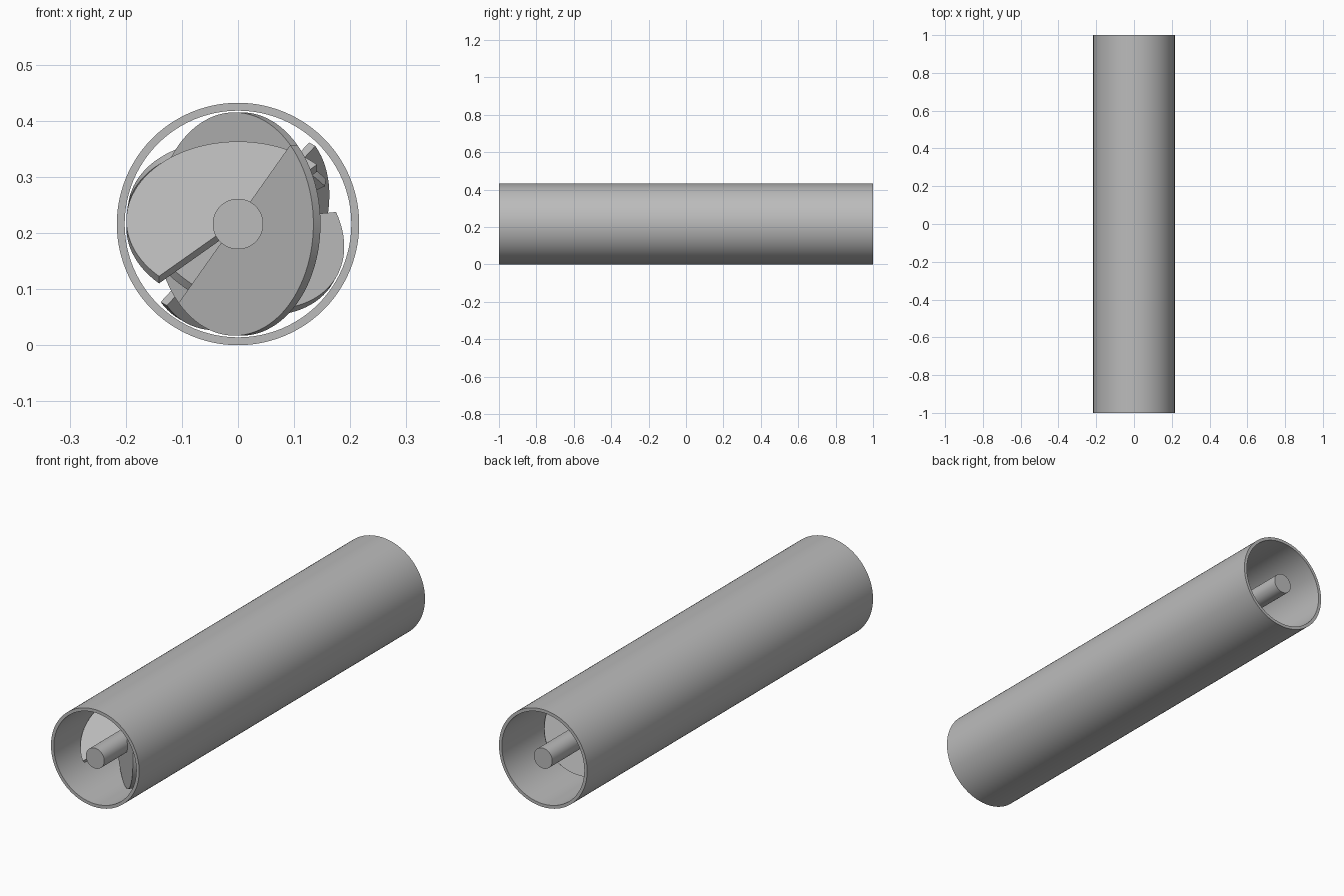
import bpy, bmesh, math
from mathutils import Vector

if "Cube" in bpy.data.objects:
    bpy.data.objects.remove(bpy.data.objects["Cube"], do_unlink=True)

OUTER, INNER, ROD, PLATE = 0.216, 0.202, 0.045, 0.199
THICK, SEGMENTS = 0.018, 96
CENTRE = Vector((0, 0, OUTER))

grey = bpy.data.materials.new("plain grey")
grey.use_nodes = True
grey.diffuse_color = (0.5, 0.5, 0.5, 1)
grey.node_tree.nodes["Principled BSDF"].inputs["Base Color"].default_value = (0.5, 0.5, 0.5, 1)


def finish(bm, name):
    bmesh.ops.recalc_face_normals(bm, faces=bm.faces)
    mesh = bpy.data.meshes.new(name)
    bm.to_mesh(mesh)
    bm.free()
    mesh.materials.append(grey)
    obj = bpy.data.objects.new(name, mesh)
    bpy.context.collection.objects.link(obj)
    bpy.ops.object.select_all(action='DESELECT')
    obj.select_set(True)
    bpy.context.view_layer.objects.active = obj
    bpy.ops.object.shade_smooth_by_angle(angle=math.radians(35))


def ring(bm, radius, y):
    steps = [math.tau * i / SEGMENTS for i in range(SEGMENTS)]
    return [bm.verts.new(CENTRE + Vector((radius * math.cos(a), y, radius * math.sin(a)))) for a in steps]


def bridge(bm, one, two):
    for i in range(len(one)):
        j = (i + 1) % len(one)
        bm.faces.new((one[i], one[j], two[j], two[i]))


# Open tube with a wall
bm = bmesh.new()
loops = [ring(bm, r, y) for r, y in ((OUTER, -1), (OUTER, 1), (INNER, 1), (INNER, -1))]
for k in range(4):
    bridge(bm, loops[k], loops[(k + 1) % 4])
finish(bm, "tube")

# Central rod, full length
bm = bmesh.new()
front, back = ring(bm, ROD, -1), ring(bm, ROD, 1)
bridge(bm, front, back)
bm.faces.new(front)
bm.faces.new(back)
finish(bm, "central_rod")


# Half-disc baffle tilted 45 degrees about its long axis
def baffle(name, y, axis, lean, start):
    axis = math.radians(axis)
    major = Vector((math.cos(axis), 0, math.sin(axis)))
    minor = Vector((math.sin(axis), lean, -math.cos(axis))).normalized()
    normal = major.cross(minor)
    origin = CENTRE + Vector((0, y, 0))
    bm = bmesh.new()
    sides = []
    for offset in (-THICK / 2, THICK / 2):
        verts = []
        for i in range(49):
            a = math.radians(start) + math.pi * i / 48
            p = major * math.cos(a) + minor * math.sin(a)
            verts.append(bm.verts.new(origin + p * PLATE + normal * offset))
        bm.faces.new(verts)
        sides.append(verts)
    bridge(bm, *sides)
    finish(bm, name)


# Crossed pairs along the rod: axis angle, lean, start of the half disc
forward = ((90, -1, 45), (0, -1, 135))
reverse = ((90, -1, 225), (-30, -1, 315))
last = ((60, 1, 18), (-10, 1, 135))
for k, pair in enumerate((forward, reverse, forward, reverse, last)):
    for side, (axis, lean, start) in zip(("lower", "upper"), pair):
        baffle(f"baffle_{side}_{k + 1}", -0.78 + 0.357 * k, axis, lean, start)
